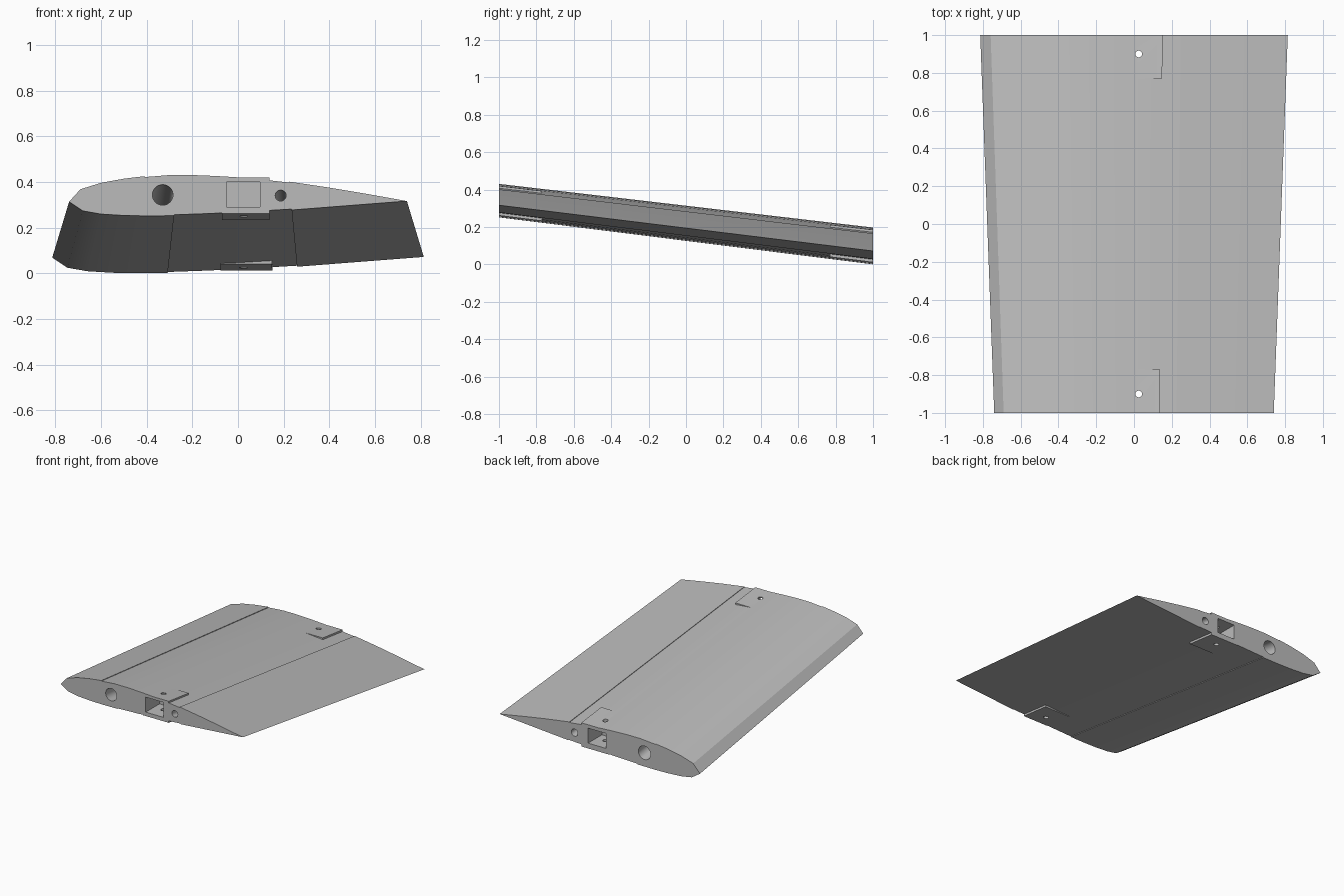
import bpy, bmesh, math
from mathutils import Vector

cube = bpy.data.objects.get("Cube")
if cube:
    bpy.data.objects.remove(cube, do_unlink=True)

grey = bpy.data.materials.new("light grey")
grey.use_nodes = True
COLOUR = (0.5, 0.5, 0.5, 1)
grey.diffuse_color = COLOUR
grey.node_tree.nodes["Principled BSDF"].inputs["Base Color"].default_value = COLOUR

# The panel tapers and slopes: chord scale and chord height along y
def scale_at(y):
    return 1.05 + 0.05 * y

def place(x, y, z):
    s = scale_at(y)
    return Vector((x * s, y, 0.191 - 0.1225 * y + z * s))

def loft(name, profile, y0, y1):
    """Solid between two scaled copies of a closed profile."""
    bm = bmesh.new()
    rings = [[bm.verts.new(place(x, y, z)) for x, z in profile] for y in (y0, y1)]
    n = len(profile)
    for i in range(n):
        j = (i + 1) % n
        bm.faces.new((rings[0][i], rings[0][j], rings[1][j], rings[1][i]))
    bm.faces.new(rings[0])
    bm.faces.new(rings[1])
    bmesh.ops.recalc_face_normals(bm, faces=bm.faces)
    mesh = bpy.data.meshes.new(name)
    bm.to_mesh(mesh)
    bm.free()
    mesh.materials.append(grey)
    obj = bpy.data.objects.new(name, mesh)
    bpy.context.collection.objects.link(obj)
    return obj

def rectangle(x0, x1, z0, z1):
    return [(x0, z0), (x1, z0), (x1, z1), (x0, z1)]

def circle(x, z, r, n=32):
    return [(x + r * math.cos(math.tau * i / n), z + r * math.sin(math.tau * i / n))
            for i in range(n)]

def combine(target, tool, operation):
    tool.hide_render = True
    mod = target.modifiers.new("cut", "BOOLEAN")
    mod.operation, mod.solver, mod.object = operation, "EXACT", tool
    bpy.context.view_layer.objects.active = target
    bpy.ops.object.modifier_apply(modifier=mod.name)
    bpy.data.objects.remove(tool, do_unlink=True)

# Wing section, with a slightly recessed middle skin on both sides
STEP = 0.004
nose_top = [(-0.74, 0), (-0.69, 0.055), (-0.6, 0.083), (-0.5, 0.101), (-0.41, 0.112)]
mid_top = [(-0.41, 0.112), (-0.3, 0.121), (-0.2, 0.121), (-0.1, 0.117),
           (0, 0.111), (0.11, 0.101), (0.225, 0.088)]
tail = [(0.225, 0.088), (0.4, 0.062), (0.55, 0.037), (0.74, 0.003), (0.235, -0.036)]
mid_low = [(0.235, -0.036), (0.1, -0.044), (0, -0.05), (-0.14, -0.056), (-0.28, -0.061)]
nose_low = [(-0.28, -0.061), (-0.4, -0.062), (-0.5, -0.06), (-0.6, -0.054), (-0.68, -0.04)]
profile = (nose_top + [(x, z - STEP) for x, z in mid_top] + tail
           + [(x, z + STEP) for x, z in mid_low] + nose_low)
wing = loft("wing_section", profile, -1, 1)

# Joint bosses at both ends
for side in (-1, 1):
    boss = loft("joint_boss", rectangle(-0.07, 0.137, -0.052, 0.106), side, side * 0.77)
    combine(wing, boss, "UNION")

# Lengthwise round bores
for x, z, r in ((-0.33, 0.03, 0.045), (0.187, 0.027, 0.024)):
    combine(wing, loft("bore_cutter", circle(x, z, r), -1.05, 1.05), "DIFFERENCE")

# Level square joint sockets, each crossed by a vertical pin hole
for side, height in ((-1, 0.345), (1, 0.105)):
    bpy.ops.mesh.primitive_cube_add(size=1, location=(0.023, side * 0.95, height))
    socket = bpy.context.object
    socket.scale = (0.145, 0.22, 0.11)
    combine(wing, socket, "DIFFERENCE")
    bpy.ops.mesh.primitive_cylinder_add(vertices=24, radius=0.018, depth=1,
                                        location=(0.025, side * 0.9, 0.2))
    combine(wing, bpy.context.object, "DIFFERENCE")

# Keep one material, and smooth the skin between sharp edges
wing.data.materials.clear()
wing.data.materials.append(grey)
for face in wing.data.polygons:
    face.material_index = 0
bpy.ops.object.select_all(action="DESELECT")
wing.select_set(True)
bpy.context.view_layer.objects.active = wing
bpy.ops.object.shade_smooth_by_angle(angle=math.radians(25))
